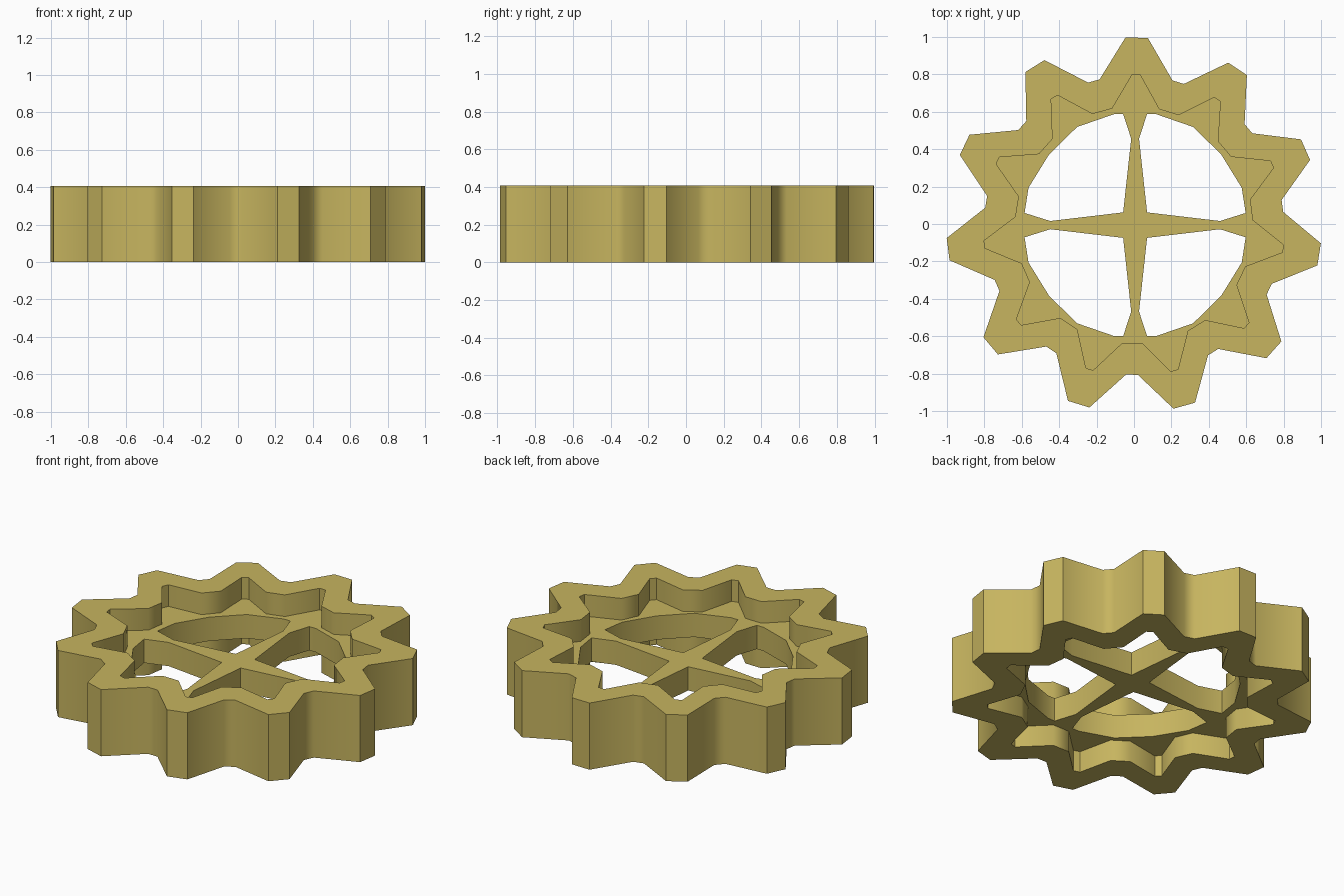
import bpy, bmesh, math

if "Cube" in bpy.data.objects:
    bpy.data.objects.remove(bpy.data.objects["Cube"])

TEETH = 11
H = 0.407                 # total height
Z0, Z1 = 0.13, 0.275      # web bottom and top
CX, CY = 0.006, -0.006    # web centre
TURN = -0.014             # small turn of the teeth


def star(tip_r, tip_half, root_r, root_half):
    """Outline of flat-topped teeth, four points per tooth."""
    pts = []
    for i in range(TEETH):
        for r, half, off in ((tip_r, tip_half, 0.0), (root_r, root_half, 0.5)):
            a = math.pi / 2 + TURN + 2 * math.pi * (i + off) / TEETH
            for s in (-half, half):
                pts.append((r * math.cos(a) - s * math.sin(a),
                            CY + r * math.sin(a) + s * math.cos(a)))
    return pts


def loop(bm, pts, z):
    return [bm.verts.new((x, y, z)) for x, y in pts]


def bridge(bm, a, b):
    n = len(a)
    for i in range(n):
        j = (i + 1) % n
        bm.faces.new((a[i], a[j], b[j], b[i]))


def edges_of(bm, vs):
    out = []
    for i in range(len(vs)):
        pair = (vs[i], vs[(i + 1) % len(vs)])
        out.append(bm.edges.get(pair) or bm.edges.new(pair))
    return out


bm = bmesh.new()

# toothed rim: outer wall and flat top and bottom rings
outer = star(1.002, 0.06, 0.80, 0.032)
inner = star(0.806, 0.02, 0.632, 0.055)
out_b, out_t = loop(bm, outer, 0), loop(bm, outer, H)
in_b, in_t = loop(bm, inner, 0), loop(bm, inner, H)
bridge(bm, out_b, out_t)
bridge(bm, out_t, in_t)
bridge(bm, out_b, in_b)

# recess walls down to the web on both sides
web_b, web_t = loop(bm, inner, Z0), loop(bm, inner, Z1)
bridge(bm, in_t, web_t)
bridge(bm, in_b, web_b)

# four openings that leave tapered spokes
quadrant = [(.064, .594), (.11, .594), (.31, .525), (.46, .378), (.57, .2),
            (.591, .065), (.454, .022), (.064, .068), (.021, .462)]
bottom_edges, top_edges = edges_of(bm, web_b), edges_of(bm, web_t)
for sx in (1, -1):
    for sy in (1, -1):
        pts = [(CX + sx * x, CY + sy * y) for x, y in quadrant]
        lo, hi = loop(bm, pts, Z0), loop(bm, pts, Z1)
        bridge(bm, lo, hi)
        bottom_edges += edges_of(bm, lo)
        top_edges += edges_of(bm, hi)

# web surfaces
for es in (bottom_edges, top_edges):
    bmesh.ops.triangle_fill(bm, edges=es, use_beauty=True, normal=(0, 0, 1))
bmesh.ops.recalc_face_normals(bm, faces=bm.faces[:])

me = bpy.data.meshes.new("gear_wheel")
bm.to_mesh(me)
bm.free()
gear = bpy.data.objects.new("gear_wheel", me)
bpy.context.collection.objects.link(gear)

mat = bpy.data.materials.new("brass_yellow")
mat.diffuse_color = (0.57, 0.46, 0.115, 1)
mat.use_nodes = True
mat.node_tree.nodes["Principled BSDF"].inputs["Base Color"].default_value = mat.diffuse_color
me.materials.append(mat)

# soft roots, crisp tooth tips and rims
bpy.context.view_layer.objects.active = gear
gear.select_set(True)
bpy.ops.object.shade_smooth_by_angle(angle=math.radians(50))
